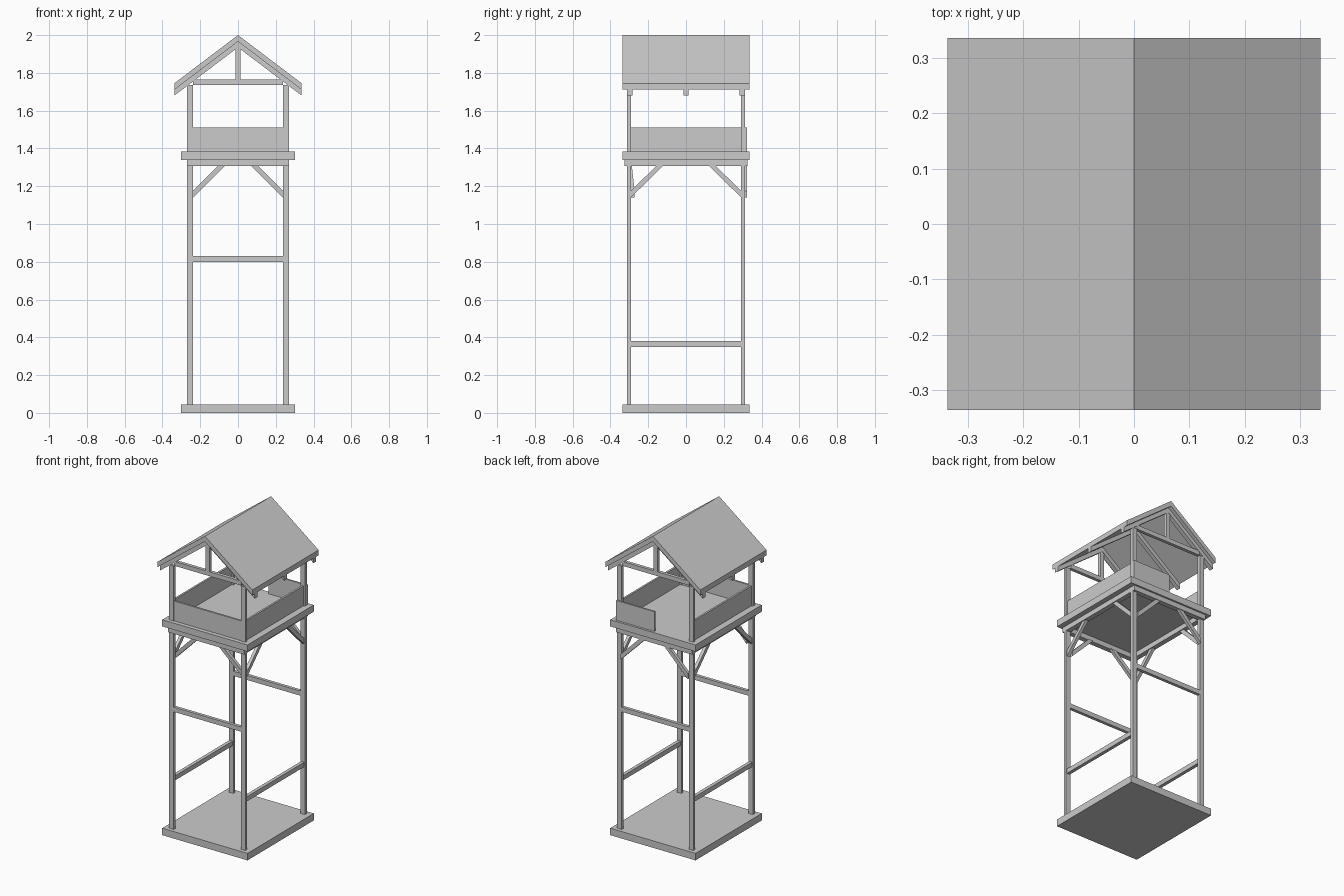
import bpy
import bmesh
from mathutils import Vector

if "Cube" in bpy.data.objects:
    bpy.data.objects.remove(bpy.data.objects["Cube"])


def box(name, x, y, z):
    """Axis-aligned box from (min, max) ranges."""
    bm = bmesh.new()
    bmesh.ops.create_cube(bm, size=1)
    for v in bm.verts:
        v.co = Vector([r[0] if c < 0 else r[1] for c, r in zip(v.co, (x, y, z))])
    return finish(name, bm)


def finish(name, bm):
    bmesh.ops.recalc_face_normals(bm, faces=bm.faces)
    me = bpy.data.meshes.new(name)
    bm.to_mesh(me)
    bm.free()
    ob = bpy.data.objects.new(name, me)
    bpy.context.collection.objects.link(ob)
    return ob


def prism(name, profile, offset, place=lambda p: p):
    """Closed 3D profile extruded along an offset vector."""
    bm = bmesh.new()
    face = bm.faces.new([bm.verts.new(place(Vector(p))) for p in profile])
    ext = bmesh.ops.extrude_face_region(bm, geom=[face])
    for v in ext["geom"]:
        if isinstance(v, bmesh.types.BMVert):
            v.co += Vector(offset)
    return finish(name, bm)


def span(side, a, b):
    """Range mirrored to the chosen side."""
    return tuple(sorted((side * a, side * b)))


PX0, PX1 = 0.238, 0.27      # post inner / outer x
PY0, PY1 = 0.292, 0.312     # post inner / outer y
SIDES = {-1: ("left", "front"), 1: ("right", "back")}

# Ground slab and raised floor
box("base_slab", (-.303, .303), (-.336, .336), (0, .045))
box("platform_floor", (-.303, .303), (-.336, .336), (1.34, 1.383))

for s, (xn, yn) in SIDES.items():
    # Corner posts
    for t, (_, yn2) in SIDES.items():
        box(f"post_{xn}_{yn2}", span(s, PX0, PX1), span(t, PY0, PY1), (.045, 1.735))

    # Cross bars between posts
    box(f"cross_bar_{yn}", (-PX0, PX0), span(s, PY0, PY1), (.80, .83))
    box(f"cross_bar_{xn}", span(s, PX0 + .005, PX1 - .005), (-PY0, PY0), (.35, .38))

    # Beams carrying the platform
    box(f"floor_beam_{yn}", (-PX1, PX1), span(s, .293, .325), (1.308, 1.34))
    box(f"floor_beam_{xn}", span(s, PX0, PX1), (-.293, .293), (1.308, 1.34))

    # Side railing panels
    box(f"railing_{xn}", span(s, .248, .260), (-PY0, PY0), (1.383, 1.51))

    # Tie beams and king posts in the gables
    box(f"tie_beam_{yn}", (-PX0, PX0), span(s, .288, .309), (1.737, 1.765))
    box(f"king_post_{yn}", (-.014, .014), span(s, .288, .309), (1.765, 1.937))

# Front railing, and half-width back railing leaving an entrance
box("railing_front", (-PX0, PX0), (-.309, -.297), (1.383, 1.51))
box("railing_back", (0, PX1), (.311, .322), (1.383, 1.51))

# Diagonal braces under the platform
for s, (xn, _) in SIDES.items():
    # front: leans slightly inward at the foot; back: fixed to the outside
    for yn, foot, head, depth in (("front", -.292, -.307, .02), ("back", .302, .302, .02)):
        prism(f"brace_{yn}_{xn}",
              [(s * PX0, foot, 1.14), (s * PX0, foot, 1.175),
               (s * .103, head, 1.31), (s * .068, head, 1.31)], (0, depth, 0))
    for t, (_, yn) in SIDES.items():
        prism(f"brace_side_{xn}_{yn}",
              [(s * .244, t * PY0, 1.14), (s * .244, t * PY0, 1.175),
               (s * .244, t * .155, 1.31), (s * .244, t * .12, 1.31)], (s * .02, 0, 0))


# Gable roof: chevron profiles with vertical eave cuts
def chevron(name, top, thick, y0, y1):
    eave, drop = .337, .255
    pts = [(-eave, top - drop), (0, top), (eave, top - drop),
           (eave, top - drop - thick), (0, top - thick), (-eave, top - drop - thick)]
    prism(name, [(x, y0, z) for x, z in pts], (0, y1 - y0, 0))


chevron("roof_panel", 2.0, .034, -.336, .336)
for name, y in (("front", -.298), ("middle", 0), ("back", .298)):
    chevron(f"rafters_{name}", 1.966, .031, y - .0135, y + .0135)
